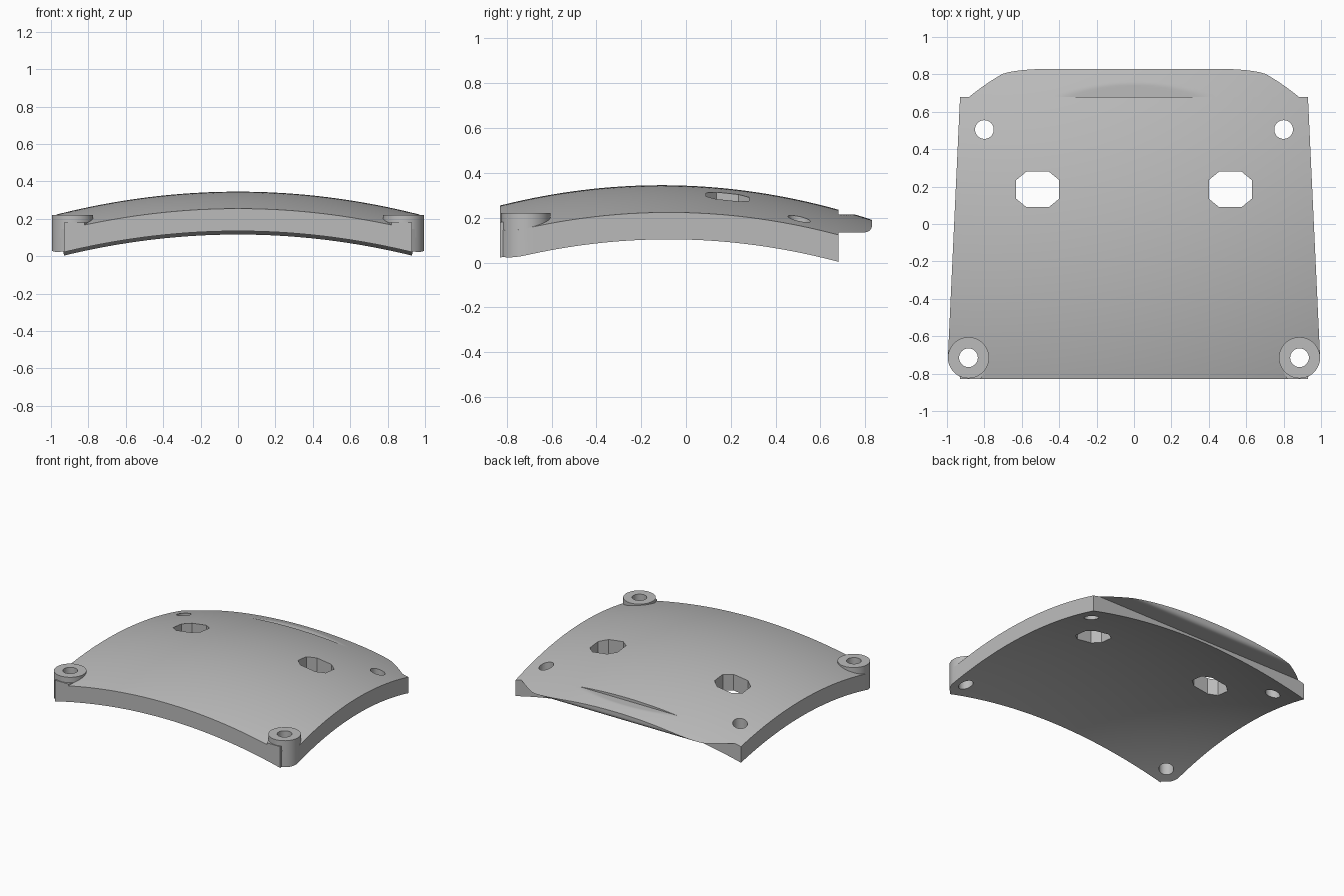
import bpy, bmesh, math

cube = bpy.data.objects.get("Cube")
if cube:
    bpy.data.objects.remove(cube, do_unlink=True)

grey = bpy.data.materials.new("plain grey")
grey.use_nodes = True
colour = (0.5, 0.5, 0.5, 1)
grey.diffuse_color = colour
grey.node_tree.nodes["Principled BSDF"].inputs["Base Color"].default_value = colour

THICK = 0.12
BACK, FRONT, TIP = 0.68, -0.83, 0.83
BOSS_X, BOSS_Y, BOSS_R = 0.885, -0.715, 0.11
LIP_Z, LIP_CAP, LIP_R = 0.135, 0.215, 0.032


def dome(x, y):
    return 0.345 - 0.175 * (y + 0.11) ** 2 - 0.13 * x * x


def finish(bm, name):
    bmesh.ops.recalc_face_normals(bm, faces=bm.faces)
    mesh = bpy.data.meshes.new(name)
    bm.to_mesh(mesh)
    bm.free()
    mesh.materials.append(grey)
    obj = bpy.data.objects.new(name, mesh)
    bpy.context.collection.objects.link(obj)
    return obj


def select(obj):
    bpy.ops.object.select_all(action="DESELECT")
    obj.select_set(True)
    bpy.context.view_layer.objects.active = obj


def smooth(obj):
    select(obj)
    bpy.ops.object.shade_smooth_by_angle(angle=math.radians(30))


def loft(name, rows, width, top, bottom, n=48):
    """Closed shell from cross-sections stacked along y."""
    bm = bmesh.new()
    rings = []
    for y in rows:
        w = width(y)
        xs = [w * (2 * i / n - 1) for i in range(n + 1)]
        ring = [(x, y, top(x, y)) for x in xs]
        ring += [(x, y, bottom(x, y)) for x in reversed(xs)]
        rings.append([bm.verts.new(p) for p in ring])
    count = len(rings[0])
    for a, b in zip(rings, rings[1:]):
        for i in range(count):
            j = (i + 1) % count
            bm.faces.new((a[i], a[j], b[j], b[i]))
    bm.faces.new(rings[0])
    bm.faces.new(rings[-1])
    bmesh.ops.remove_doubles(bm, verts=bm.verts, dist=1e-5)
    return finish(bm, name)


def prism(name, outline, z0, z1):
    bm = bmesh.new()
    low = [bm.verts.new((x, y, z0)) for x, y in outline]
    high = [bm.verts.new((x, y, z1)) for x, y in outline]
    bm.faces.new(low)
    bm.faces.new(high)
    for i in range(len(low)):
        j = (i + 1) % len(low)
        bm.faces.new((low[i], low[j], high[j], high[i]))
    return finish(bm, name)


def circle(cx, cy, r, n=40):
    return [(cx + r * math.cos(math.tau * i / n), cy + r * math.sin(math.tau * i / n))
            for i in range(n)]


def cut(target, outline):
    cutter = prism("cutter", outline, -0.3, 0.6)
    cutter.hide_render = True
    mod = target.modifiers.new("hole", "BOOLEAN")
    mod.operation, mod.solver, mod.object = "DIFFERENCE", "EXACT", cutter
    select(target)
    bpy.ops.object.modifier_apply(modifier=mod.name)
    bpy.data.objects.remove(cutter, do_unlink=True)


# Curved main plate, tapering to the back and rounded around the front bosses
def plate_width(y):
    w = 0.93 + 0.065 * (BACK - y) / (BACK - BOSS_Y)
    if y < BOSS_Y:
        w = BOSS_X + math.sqrt(max(0, BOSS_R ** 2 - (y - BOSS_Y) ** 2))
    return max(0.93, w)


corner_rows = [BOSS_Y - (BOSS_Y - FRONT) * math.cos(math.pi / 2 * i / 10) for i in range(10)]
main_rows = [BOSS_Y + (BACK - BOSS_Y) * i / 40 for i in range(41)]
plate = loft("curved_plate", corner_rows + main_rows, plate_width, dome,
             lambda x, y: dome(x, y) - THICK)


# Back lip: the dome carried on, with a flat underside and a rounded tip
def lip_bottom(x, y):
    t = max(0, y - (TIP - LIP_R))
    return LIP_Z + LIP_R - math.sqrt(max(0, LIP_R ** 2 - t * t))


def lip_width(y):
    return math.sqrt((dome(0, y) - lip_bottom(0, y)) / 0.13)


straight = [BACK + (TIP - LIP_R - BACK) * i / 12 for i in range(12)]
curl = [TIP - LIP_R + LIP_R * math.sin(math.pi / 2 * i / 10) for i in range(11)]
lip = loft("back_lip", straight + curl, lip_width,
           lambda x, y: min(LIP_CAP, dome(x, y)), lip_bottom)
smooth(lip)

for side, label in ((1, "left"), (-1, "right")):
    # Round fixing hole near the back and eight-sided opening
    cut(plate, circle(side * 0.8, 0.505, 0.05))
    octagon = [(0.115, 0.05), (0.06, 0.095), (-0.06, 0.095), (-0.115, 0.05),
               (-0.115, -0.05), (-0.06, -0.095), (0.06, -0.095), (0.115, -0.05)]
    cut(plate, [(side * 0.515 + x, 0.185 + y) for x, y in octagon])

    # Front screw boss with a bore through boss and plate
    bore = circle(side * BOSS_X, BOSS_Y, 0.05)
    boss = prism(label + "_boss", circle(side * BOSS_X, BOSS_Y, BOSS_R, 48), 0.1, 0.22)
    cut(plate, bore)
    cut(boss, bore)
    smooth(boss)

    # Small upright tab where the boss meets the front edge
    tab = [(side * x, y) for x, y in ((0.82, FRONT), (0.93, FRONT), (0.93, -0.79), (0.8, -0.79))]
    prism(label + "_tab", tab, 0.07, 0.18)

smooth(plate)
